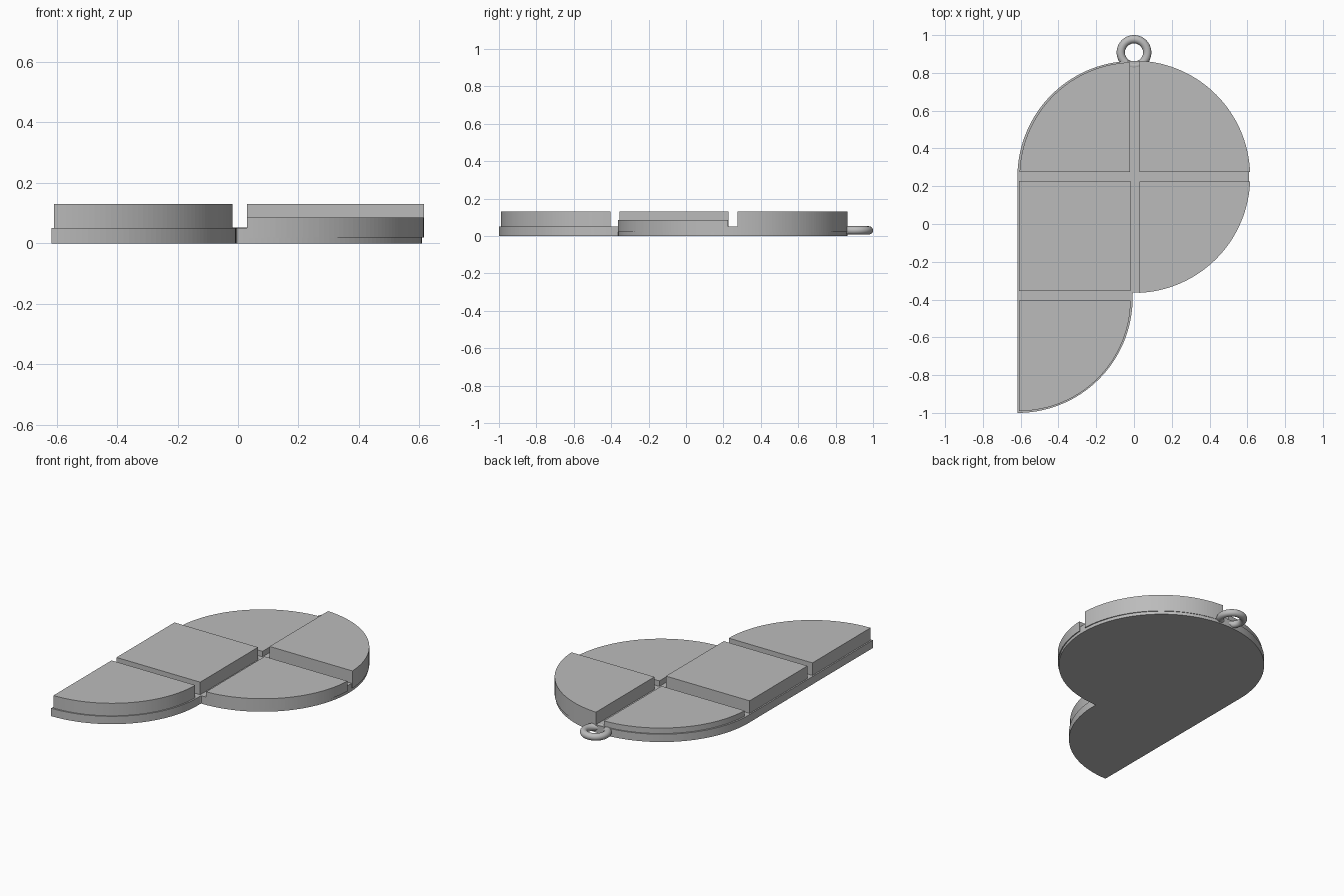
import bpy
import bmesh
from math import asin, acos, cos, sin, radians

cube = bpy.data.objects.get("Cube")
if cube:
    bpy.data.objects.remove(cube)

grey = bpy.data.materials.new("plain_grey")
grey.use_nodes = True
grey.diffuse_color = (0.5, 0.5, 0.5, 1)
grey.node_tree.nodes["Principled BSDF"].inputs["Base Color"].default_value = (0.5, 0.5, 0.5, 1)


def arc(cx, cy, r, a0, a1, steps=48):
    """Points on a circle from angle a0 to a1."""
    angles = [a0 + (a1 - a0) * i / steps for i in range(steps + 1)]
    return [(cx + r * cos(a), cy + r * sin(a)) for a in angles]


def prism(name, outline, z0, z1):
    """Extrude a flat outline between two heights."""
    bm = bmesh.new()
    face = bm.faces.new([bm.verts.new((x, y, z0)) for x, y in outline])
    top = bmesh.ops.extrude_face_region(bm, geom=[face])["geom"]
    bmesh.ops.translate(bm, vec=(0, 0, z1 - z0),
                        verts=[v for v in top if isinstance(v, bmesh.types.BMVert)])
    bmesh.ops.recalc_face_normals(bm, faces=bm.faces)
    mesh = bpy.data.meshes.new(name)
    bm.to_mesh(mesh)
    bm.free()
    mesh.materials.append(grey)
    obj = bpy.data.objects.new(name, mesh)
    bpy.context.collection.objects.link(obj)
    return obj


def quarter(name, centre, r, dx, dy, sx, sy, top):
    """Quarter-disc panel whose corner is offset (dx, dy) from the disc centre."""
    pts = [(dx, dy)] + arc(0, 0, r, asin(dy / r), acos(dx / r))
    prism(name, [(centre[0] + sx * x, centre[1] + sy * y) for x, y in pts], PANEL_Z, top)


PANEL_Z, LOW, HIGH = 0.02, 0.085, 0.13
HUB = (0, 0.25)

# Base plate: round head joined to a straight back and a quarter-round foot
foot = arc(-0.617, -0.39, 0.61, radians(-90), radians(2), 48)
head = arc(-0.004, 0.25, 0.613, radians(-90), radians(180), 144)
prism("base_plate", foot + head, 0, 0.05)

# Raised panels separated by grooves
quarter("back_left_panel", HUB, 0.615, 0.03, 0.025, 1, 1, HIGH)
quarter("front_left_panel", HUB, 0.615, 0.03, 0.025, 1, -1, LOW)
quarter("back_right_panel", HUB, 0.606, 0.02, 0.025, -1, 1, LOW)
quarter("foot_panel", (-0.608, -0.4), 0.59, 0, 0.005, 1, -1, HIGH)
prism("square_panel", [(-0.608, -0.355), (-0.018, -0.355), (-0.018, 0.228), (-0.608, 0.228)],
      PANEL_Z, HIGH)

# Hanging ring
bpy.ops.mesh.primitive_torus_add(location=(0, 0.908, 0.03), major_radius=0.07, minor_radius=0.022,
                                 major_segments=48, minor_segments=20)
ring = bpy.context.object
ring.name = "hanging_ring"
ring.data.materials.append(grey)
bpy.ops.object.shade_smooth_by_angle()
